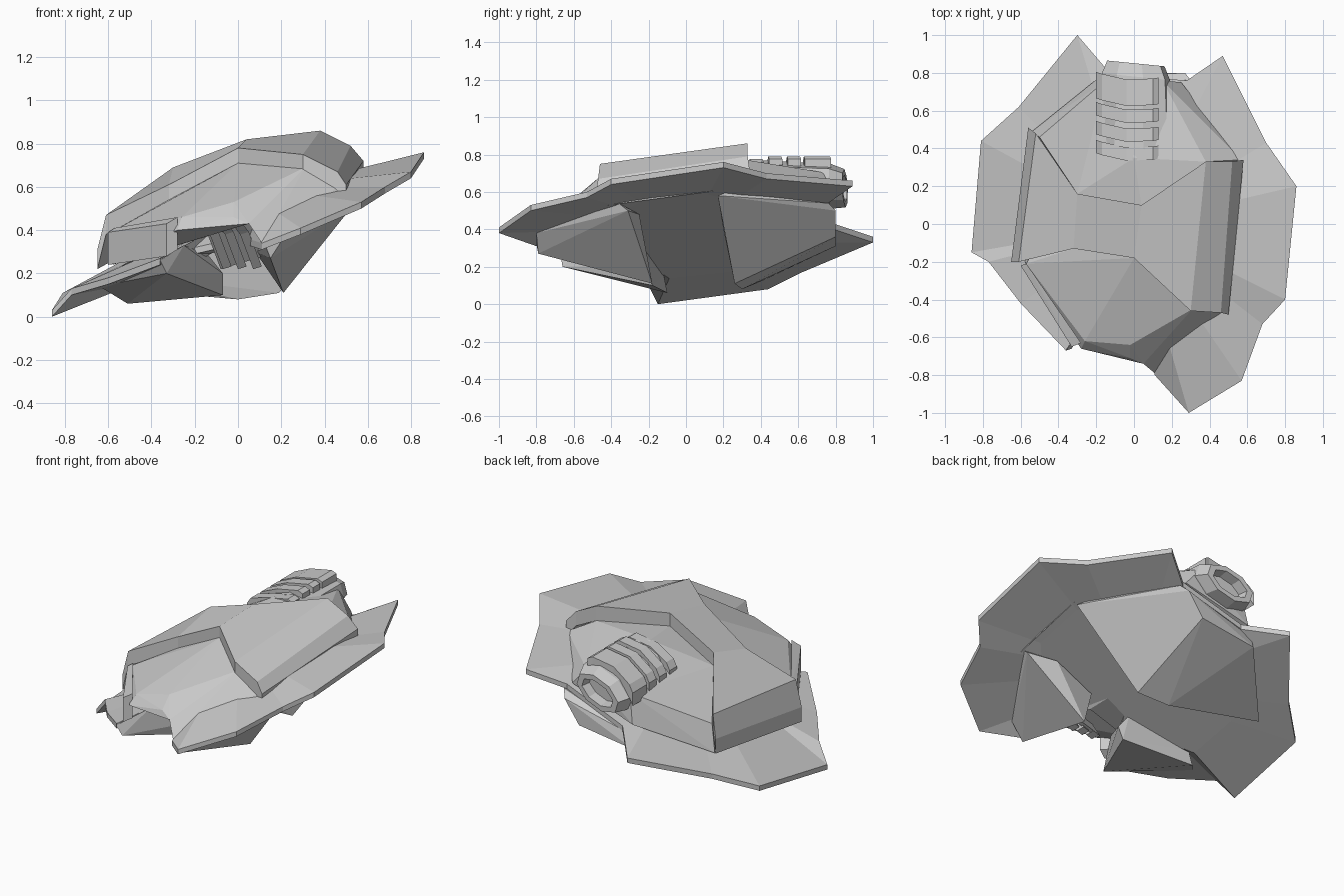
import bpy, bmesh
from math import sin, cos, pi, radians


def finish(name, bm):
    bmesh.ops.recalc_face_normals(bm, faces=bm.faces)
    me = bpy.data.meshes.new(name)
    bm.to_mesh(me)
    bm.free()
    ob = bpy.data.objects.new(name, me)
    bpy.context.collection.objects.link(ob)
    return ob


def hull(name, pts):
    """Faceted solid block from its corner points."""
    bm = bmesh.new()
    vs = [bm.verts.new(p) for p in pts]
    res = bmesh.ops.convex_hull(bm, input=vs)
    junk = [v for v in res["geom_interior"] if isinstance(v, bmesh.types.BMVert)]
    bmesh.ops.delete(bm, geom=junk, context='VERTS')
    return finish(name, bm)


def loft(name, rings):
    """Skin closed rings in order and cap both ends."""
    bm = bmesh.new()
    rows = [[bm.verts.new(p) for p in r] for r in rings]
    n = len(rows[0])
    for a, b in zip(rows, rows[1:]):
        for i in range(n):
            bm.faces.new((a[i], a[(i + 1) % n], b[(i + 1) % n], b[i]))
    bm.faces.new(rows[0])
    bm.faces.new(rows[-1])
    return finish(name, bm)


def down(p, d):
    return (p[0], p[1], p[2] - d)


# Flared skirt plate: tilted rim, raised inner ring, thin edge, flat underside
rim = [(-.30, 1, .36), (-.12, .79, .43), (.28, .76, .57), (.47, .89, .66),
       (.70, .43, .70), (.86, .20, .76), (.80, -.40, .67), (.68, -.53, .60),
       (.57, -.83, .53), (.29, -1, .41), (.11, -.80, .34), (.02, -.36, .37),
       (-.20, -.38, .32), (-.36, -.67, .27), (-.60, -.42, .18), (-.77, -.20, .13),
       (-.86, -.15, .03), (-.81, .44, .11), (-.61, .62, .20)]
inner = [(.6 * x, .6 * y, .46 + .24 * x + .042 * y) for x, y, z in rim]
under = [(.6 * x, .6 * y, .36 + .252 * x + .042 * y) for x, y, z in rim]
loft("skirt_plate", [inner, rim, [down(p, .03) for p in rim], under])

# Raised saddle band running left to right over the top
front = [(-.65, -.20, .31), (-.61, -.20, .47), (-.32, -.13, .61), (0, -.18, .78),
         (.30, -.46, .75), (.46, -.47, .67), (.50, -.48, .61)]
back = [(-.56, .51, .36), (-.52, .48, .49), (-.30, .16, .69), (.04, .10, .82),
        (.38, .33, .86), (.52, .33, .79), (.58, .34, .72)]
loft("saddle_band", [[f, b, down(b, .09), down(f, .09)] for f, b in zip(front, back)])

# Front panel, a thick roof over the nose opening
hull("front_panel", [(-.57, -.21, .40), (-.32, -.13, .54), (0, -.18, .71), (.31, -.45, .69),
                     (-.26, -.62, .46), (-.02, -.64, .53), (.04, -.64, .52),
                     (-.28, -.66, .40), (-.02, -.71, .46), (.05, -.74, .43),
                     (-.58, -.20, .24), (-.3, -.45, .38), (.05, -.45, .44),
                     (.3, .1, .5), (-.4, .1, .4), (.4, .1, .55)])
# Steep right cheek between the panel and the skirt
hull("front_cheek", [(.05, -.74, .43), (.04, -.64, .515), (.11, -.79, .34), (.31, -.45, .69),
                     (.50, -.47, .55), (.46, -.46, .60), (.3, -.3, .5), (.10, -.45, .38)])
# Thin trim along the left edge of the front panel
hull("front_trim", [down(p, d) for d in (0, .15) for p in
                    ((-.57, -.21, .41), (-.60, -.22, .39), (-.28, -.63, .46), (-.33, -.65, .43))])

# Back panel sloping down from the saddle to the exhaust
hull("back_panel", [(-.50, .46, .42), (-.30, .16, .61), (.04, .10, .74), (.38, .33, .77),
                    (.57, .34, .66), (.25, .75, .58), (-.28, .68, .42), (-.18, .78, .45),
                    (-.15, .76, .63), (.15, .76, .70), (-.54, .49, .26), (-.3, .1, .4),
                    (.3, .1, .5), (0, .35, .76)])

# Eight-sided exhaust pipe, rolled with the body, with a recessed mouth
def pipe_ring(y, rx, rz, zc=.63):
    pts = []
    for i in range(8):
        a = 2 * pi * (i + .5) / 8
        u, w, r = rx * cos(a), rz * sin(a), radians(18)
        x = u * cos(r) - w * sin(r)
        pts.append((x + .01, y - .1 * x, zc + u * sin(r) + w * cos(r)))
    return pts

loft("exhaust_pipe", [pipe_ring(.40, .21, .13), pipe_ring(.78, .19, .11),
                      pipe_ring(.85, .16, .095, .62), pipe_ring(.85, .12, .065, .62),
                      pipe_ring(.79, .11, .055, .62)])

# Chevron cooling ribs on the back
for k, y in enumerate((.34, .44, .54, .63, .70)):
    w, s = (.07, 0) if k else (.07, .015)
    cols = [(-.20, y + .035, .66), (-.17, y + .025, .70), (-.04, y - .005, .765 - s),
            (.10, y, .79 - s), (.13, y + .005, .775 - s)]
    loft("cooling_rib_%d" % (k + 1),
         [[(x, yy, z), (x, yy + w, z), (x, yy + w, z - .08), (x, yy, z - .08)]
          for x, yy, z in cols])

# Rear pod under the plate
hull("rear_pod", [(.56, .17, .58), (.52, .22, .60), (.30, .76, .54), (.27, .80, .50),
                  (.17, .80, .36), (-.20, .80, .31), (.19, .26, .11), (0, .30, .08),
                  (-.56, .42, .13), (-.2, .78, .38), (-.52, .35, .2), (.2, .2, .4)])

# Front pods, right and left of the nose opening
hull("front_pod_right", [(.52, -.31, .50), (.50, -.36, .54), (.22, -.80, .38), (.13, -.80, .32),
                         (.15, -.79, .27), (.21, -.18, .11),
                         (.08, -.35, .30), (.35, -.25, .48), (.10, -.25, .36)])
hull("front_pod_left", [(-.36, -.67, .26), (-.33, -.66, .20), (-.51, -.10, .06), (-.07, -.18, .10),
                        (-.64, -.25, .14), (-.22, -.45, .20), (-.25, -.50, .33),
                        (-.07, -.22, .20), (-.5, -.12, .16), (-.15, -.22, .3)])

# Slanted tongue and ribs inside the nose opening
def slant(name, x, w, lift):
    loft(name, [[(x + dx, y - lift, z), (x + dx + w, y - lift, z + w * .3),
                 (x + dx + w, y + .03, z + w * .3), (x + dx, y + .03, z)]
                for dx, y, z in ((0, -.64, .42), (.03, -.56, .38), (.09, -.42, .22))])

slant("nose_tongue", -.17, .20, 0)
for k in range(3):
    slant("nose_rib_%d" % (k + 1), -.16 + .07 * k, .04, .03)
